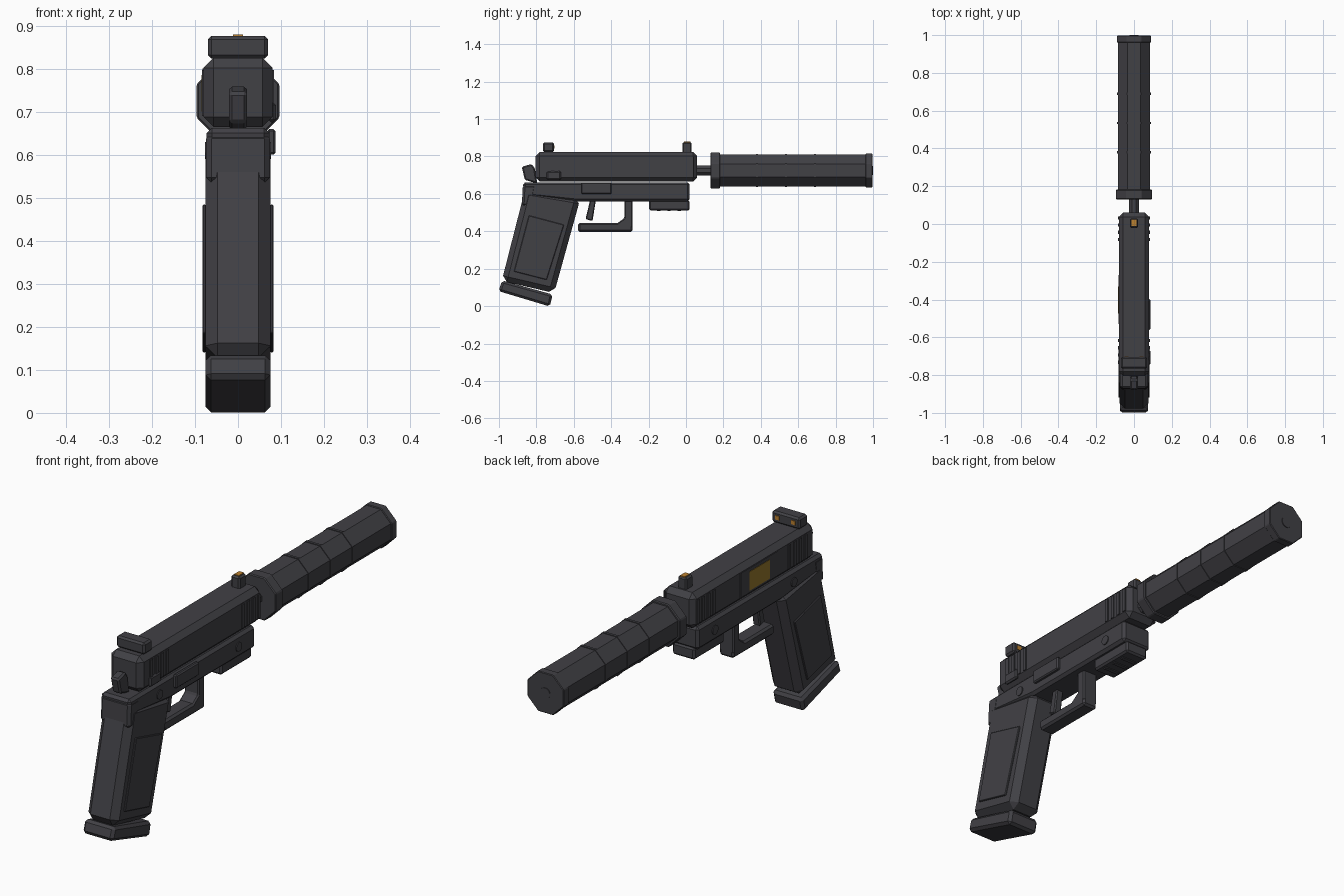
import bpy, bmesh, math
from mathutils import Matrix, Vector

cube = bpy.data.objects.get("Cube")
if cube:
    bpy.data.objects.remove(cube, do_unlink=True)


def material(name, rgb):
    m = bpy.data.materials.new(name)
    m.use_nodes = True
    m.diffuse_color = (*rgb, 1)
    node = next(n for n in m.node_tree.nodes if n.type == "BSDF_PRINCIPLED")
    node.inputs["Base Color"].default_value = (*rgb, 1)
    return m


GREY = material("gunmetal grey", (0.053, 0.052, 0.06))
BRASS = material("dull brass", (0.3, 0.18, 0.025))
ORANGE = material("sight orange", (0.5, 0.22, 0.03))


def finish(name, bm, mat, bevel=0):
    """Turn a bmesh into an object with a flat chamfer."""
    bmesh.ops.recalc_face_normals(bm, faces=bm.faces)
    mesh = bpy.data.meshes.new(name)
    bm.to_mesh(mesh)
    bm.free()
    mesh.materials.append(mat)
    ob = bpy.data.objects.new(name, mesh)
    bpy.context.collection.objects.link(ob)
    if bevel:
        mod = ob.modifiers.new("chamfer", "BEVEL")
        mod.width = bevel
        mod.segments = 1
        mod.limit_method = "ANGLE"
        mod.angle_limit = math.radians(25)
    return ob


def prism(name, profile, x0, x1, bevel=0, mat=GREY):
    """Extrude a side profile of (y, z) points from x0 to x1."""
    bm = bmesh.new()
    face = bm.faces.new([bm.verts.new((x0, y, z)) for y, z in profile])
    out = bmesh.ops.extrude_face_region(bm, geom=[face])
    moved = [g for g in out["geom"] if isinstance(g, bmesh.types.BMVert)]
    bmesh.ops.translate(bm, verts=moved, vec=(x1 - x0, 0, 0))
    return finish(name, bm, mat, bevel)


def box(name, x0, x1, y0, y1, z0, z1, bevel=0, mat=GREY):
    return prism(name, [(y0, z0), (y1, z0), (y1, z1), (y0, z1)], x0, x1, bevel, mat)


def tube(name, apothem, start, end, axis="Y", z=0.725, y=0, sides=8, bevel=0):
    """Flat-sided cylinder along y or x."""
    bm = bmesh.new()
    bmesh.ops.create_cone(bm, cap_ends=True, segments=sides, depth=end - start,
                          radius1=apothem / math.cos(math.pi / sides),
                          radius2=apothem / math.cos(math.pi / sides))
    mid = (start + end) / 2
    turn = Matrix.Rotation(math.pi / sides, 4, "Z")
    if axis == "Y":
        place = Matrix.Translation((0, mid, z)) @ Matrix.Rotation(math.pi / 2, 4, "X")
    else:
        place = Matrix.Translation((mid, y, z)) @ Matrix.Rotation(math.pi / 2, 4, "Y")
    bmesh.ops.transform(bm, matrix=place @ turn, verts=bm.verts)
    return finish(name, bm, GREY, bevel)


# Slide with gripping ribs at both ends
box("slide", -0.08, 0.08, -0.805, 0.06, 0.665, 0.825, 0.023)
for side, s in (("left", 1), ("right", -1)):
    for group, first in (("front", -0.09), ("rear", -0.74)):
        for i in range(4):
            y = first + i * 0.038
            box(f"{group}_{side}_rib_{i + 1}", s * 0.078, s * 0.084, y, y + 0.017, 0.69, 0.797)

# Ejection port on one side
box("ejection_port_frame", -0.083, -0.078, -0.53, -0.27, 0.69, 0.8)
box("ejection_port_chamber", -0.085, -0.08, -0.475, -0.33, 0.7, 0.785, 0, BRASS)

# Sights
box("rear_sight", -0.07, 0.07, -0.765, -0.705, 0.824, 0.876, 0.008)
box("rear_sight_foot", -0.055, 0.055, -0.755, -0.715, 0.81, 0.84)
box("front_sight", -0.022, 0.022, -0.02, 0.03, 0.815, 0.876, 0.007)
box("front_sight_dot", -0.012, 0.012, -0.01, 0.025, 0.874, 0.879, 0, ORANGE)
for side, s in (("left", 1), ("right", -1)):
    box(f"rear_sight_{side}_dot", s * 0.03, s * 0.05, -0.707, -0.702, 0.842, 0.86, 0, ORANGE)

# Frame, tang and grip
prism("frame", [(-0.872, 0.662), (0.02, 0.662), (0.02, 0.56), (-0.58, 0.56), (-0.865, 0.59)],
      -0.073, 0.073, 0.012)
prism("grip_tang", [(-0.872, 0.65), (-0.8, 0.65), (-0.82, 0.535), (-0.878, 0.535)],
      -0.074, 0.074, 0.012)
prism("grip", [(-0.86, 0.625), (-0.565, 0.575), (-0.705, 0.07), (-0.985, 0.135)],
      -0.076, 0.076, 0.028)
for side, s in (("left", 1), ("right", -1)):
    prism(f"grip_{side}_panel", [(-0.84, 0.485), (-0.652, 0.435), (-0.745, 0.14), (-0.92, 0.185)],
          s * 0.074, s * 0.083, 0.003)
prism("magazine_base", [(-1.002, 0.08), (-0.983, 0.137), (-0.713, 0.062), (-0.728, -0.002)],
      -0.075, 0.075, 0.012)

# Frame pins
for side, a, b in (("left", 0.07, 0.077), ("right", -0.077, -0.07)):
    for end, y in (("front", -0.1), ("rear", -0.66)):
        tube(f"{end}_{side}_pin", 0.02, a, b, "X", 0.61, y, 12)

# Controls
box("slide_release", 0.068, 0.087, -0.56, -0.398, 0.6, 0.66, 0.005)
box("safety_lever", 0.07, 0.088, -0.745, -0.668, 0.675, 0.722, 0.007)
prism("hammer", [(-0.862, 0.675), (-0.795, 0.655), (-0.808, 0.735), (-0.825, 0.76), (-0.878, 0.745)],
      -0.021, 0.021, 0.007)

# Trigger and guard
prism("trigger", [(-0.512, 0.57), (-0.482, 0.565), (-0.5, 0.455), (-0.537, 0.465)],
      -0.018, 0.018, 0.005)
box("trigger_guard_base", -0.036, 0.036, -0.577, -0.285, 0.397, 0.445, 0.009)
prism("trigger_guard_front", [(-0.33, 0.57), (-0.285, 0.57), (-0.285, 0.42), (-0.39, 0.42),
                              (-0.365, 0.445), (-0.33, 0.47)], -0.036, 0.036, 0.006)

# Accessory rail with cross ridges
box("accessory_rail", -0.055, 0.055, -0.197, 0.02, 0.512, 0.566, 0.008)
for i in range(3):
    y = -0.155 + i * 0.055
    box(f"rail_ridge_{i + 1}", -0.035, 0.035, y, y + 0.018, 0.508, 0.514)

# Barrel and suppressor
tube("barrel", 0.027, 0.03, 0.16)
tube("suppressor_collar", 0.096, 0.13, 0.182, bevel=0.004)
tube("suppressor_body", 0.086, 0.175, 0.97)
for i, y in enumerate((0.38, 0.535, 0.69)):
    tube(f"suppressor_band_{i + 1}", 0.089, y - 0.006, y + 0.006)
tube("suppressor_end_cap", 0.09, 0.96, 0.997, bevel=0.003)
tube("muzzle_ring", 0.024, 0.99, 1.0, sides=12)
